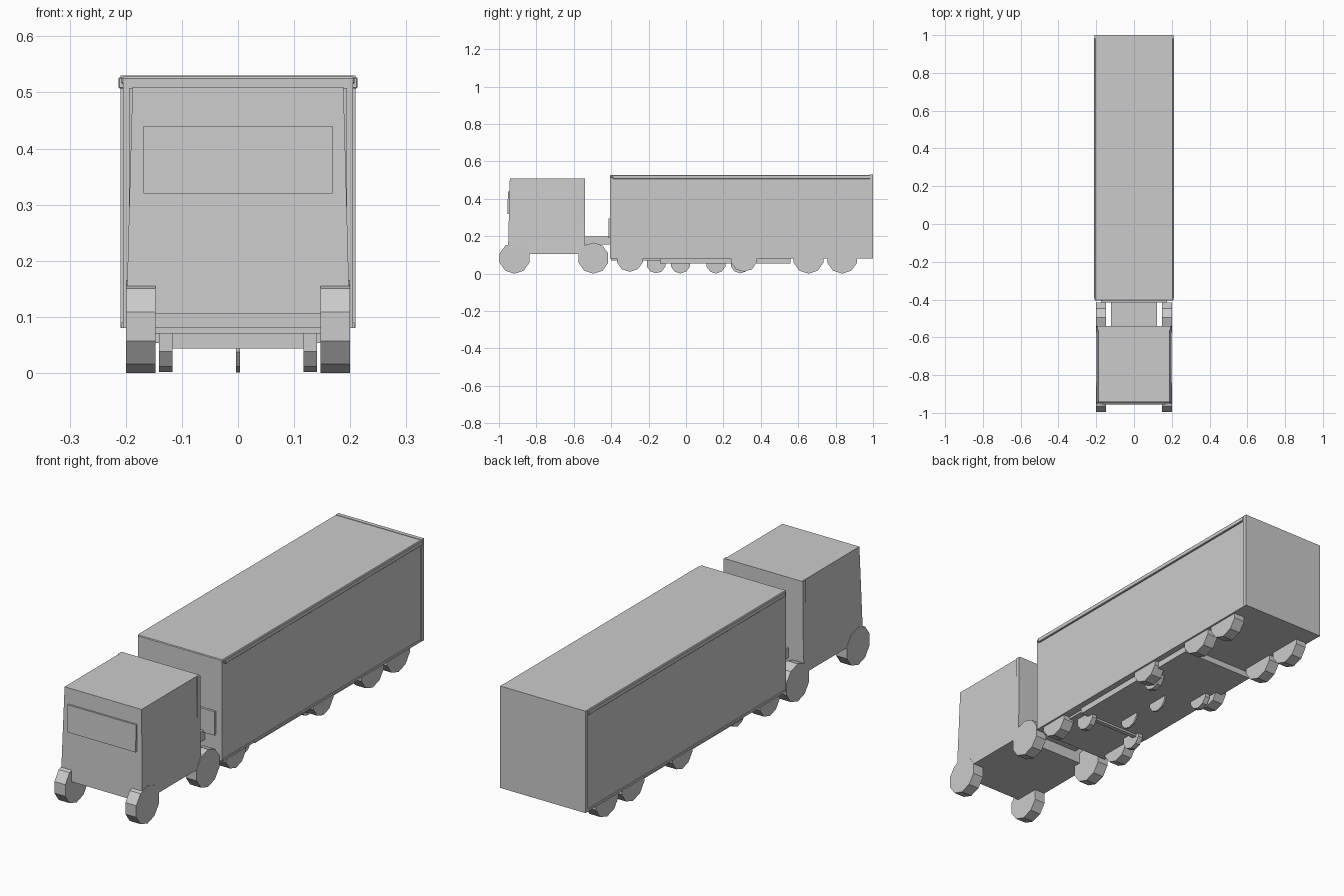
import bpy
import bmesh
import math
from mathutils import Matrix

old = bpy.data.objects.get("Cube")
if old:
    bpy.data.objects.remove(old, do_unlink=True)

GREY = (0.6, 0.6, 0.6, 1)
mat = bpy.data.materials.new("plain_grey")
mat.use_nodes = True
mat.diffuse_color = GREY
mat.node_tree.nodes["Principled BSDF"].inputs["Base Color"].default_value = GREY


def finish(name, bm, bevel=0):
    """Turn a bmesh into a named, flat-shaded object."""
    bmesh.ops.recalc_face_normals(bm, faces=bm.faces)
    mesh = bpy.data.meshes.new(name)
    bm.to_mesh(mesh)
    bm.free()
    mesh.materials.append(mat)
    obj = bpy.data.objects.new(name, mesh)
    bpy.context.collection.objects.link(obj)
    if bevel:
        mod = obj.modifiers.new("edge_bevel", "BEVEL")
        mod.width = bevel
        mod.segments = 1
    return obj


def box(name, x, y, z, bevel=0, shape=None):
    """Box from (min, max) ranges; shape may adjust each corner."""
    bm = bmesh.new()
    bmesh.ops.create_cube(bm, size=1)
    for v in bm.verts:
        for i, (lo, hi) in enumerate((x, y, z)):
            v.co[i] = hi if v.co[i] > 0 else lo
        if shape:
            shape(v.co)
    return finish(name, bm, bevel)


def wheel(name, x0, x1, y, z, r, sides=10):
    """Low-poly wheel with its axle along x and a flat side on the ground."""
    bm = bmesh.new()
    bmesh.ops.create_cone(bm, cap_ends=True, segments=sides, radius1=r, radius2=r, depth=x1 - x0)
    turn = Matrix.Rotation(math.pi / 2, 4, "Y") @ Matrix.Rotation(math.pi / 2, 4, "Z")
    bmesh.ops.transform(bm, verts=bm.verts, matrix=Matrix.Translation(((x0 + x1) / 2, y, z)) @ turn)
    return finish(name, bm)


# Cab, narrowing and leaning back towards the roof
CAB_LOW, CAB_HIGH = 0.105, 0.51


def taper(co):
    t = (co.z - CAB_LOW) / (CAB_HIGH - CAB_LOW)
    co.x *= 1 - 0.055 * t
    if co.y < -0.8:
        co.y += 0.01 * t


box("cab", (-0.199, 0.199), (-0.952, -0.54), (CAB_LOW, CAB_HIGH), shape=taper)
box("windscreen", (-0.168, 0.168), (-0.955, -0.94), (0.32, 0.44),
    shape=lambda co: setattr(co, "y", co.y + 0.025 * (co.z - 0.32)))

# Chassis link between cab and trailer
box("chassis", (-0.122, 0.122), (-0.62, -0.40), (0.155, 0.20))
box("coupling_panel", (-0.175, 0.175), (-0.415, -0.40), (0.19, 0.295))

# Trailer body with roof, rails and rear frame
box("trailer_body", (-0.205, 0.205), (-0.405, 0.99), (0.08, 0.522))
box("trailer_roof", (-0.208, 0.208), (-0.405, 0.99), (0.515, 0.528), 0.003)
box("rear_frame", (-0.209, 0.209), (0.982, 1.0), (0.08, 0.53))

# Underbody
box("front_floor", (-0.17, 0.17), (-0.40, -0.13), (0.07, 0.085))
box("underbody_tray", (-0.18, 0.18), (-0.14, 0.56), (0.053, 0.085))
box("tray_front_plate", (-0.118, 0.118), (-0.145, -0.125), (0.044, 0.08))

# Parts repeated on both sides
for side, s in (("left", 1), ("right", -1)):
    def span(a, b):
        return tuple(sorted((a * s, b * s)))

    box(f"cab_fin_{side}", span(0.18, 0.194), (-0.56, -0.54), (0.25, 0.508))
    box(f"roof_rail_{side}", span(0.2, 0.213), (-0.392, 0.985), (0.507, 0.527), 0.002)
    box(f"bottom_rail_{side}", span(0.2, 0.208), (-0.40, 0.985), (0.08, 0.09))

    # Main wheels: position along the truck and radius
    for part, y, r in (("front", -0.917, 0.083), ("drive", -0.495, 0.083),
                       ("trailer_front", -0.30, 0.073), ("trailer_middle", 0.31, 0.073),
                       ("trailer_rear_a", 0.655, 0.083), ("trailer_rear_b", 0.835, 0.083)):
        wheel(f"{part}_wheel_{side}", *span(0.147, 0.2), y, 0.083, r)

    # Small inner support wheels
    for part, y in (("front", -0.16), ("rear", 0.29)):
        wheel(f"{part}_support_wheel_{side}", *span(0.117, 0.141), y, 0.054, 0.052)

# Thin centre discs under the tray
for part, y in (("front", -0.03), ("rear", 0.16)):
    wheel(f"{part}_centre_disc", -0.004, 0.004, y, 0.054, 0.053)

# Stand everything exactly on the ground
bpy.context.view_layer.update()
truck = [o for o in bpy.context.collection.objects if o.type == "MESH" and mat.name in o.data.materials]
low = min(v.co.z for o in truck for v in o.data.vertices)
for o in truck:
    o.data.transform(Matrix.Translation((0, 0, -low)))
